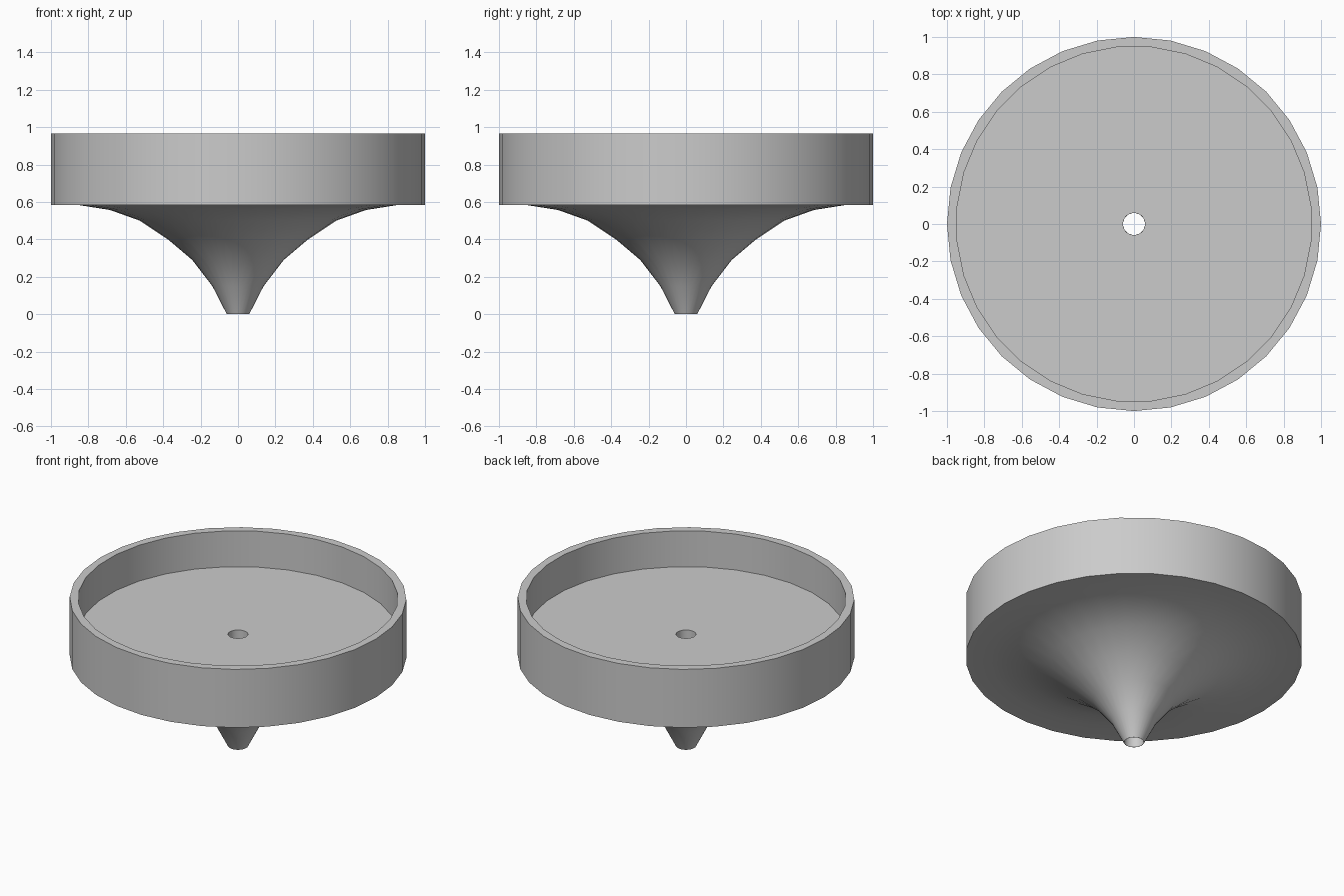
import bpy, bmesh, math

cube = bpy.data.objects.get("Cube")
if cube:
    bpy.data.objects.remove(cube)

SIDES = 32

grey = bpy.data.materials.new("plain grey")
grey.use_nodes = True
colour = (0.6, 0.6, 0.6, 1)
grey.diffuse_color = colour
grey.node_tree.nodes["Principled BSDF"].inputs["Base Color"].default_value = colour

# Closed profile (radius, height): flared spout, drum, rim, tray floor
outside = [(0.06, 0), (0.137, 0.15), (0.245, 0.29), (0.375, 0.40),
           (0.525, 0.50), (0.685, 0.557), (0.85, 0.583), (1, 0.583), (1, 0.965)]
inside = [(0.95, 0.965), (0.95, 0.73), (0.059, 0.73), (0.0585, 0)]


def ring(bm, radius, z, phase):
    step = math.tau / SIDES
    return [bm.verts.new((radius * math.cos((i + phase) * step),
                          radius * math.sin((i + phase) * step), z))
            for i in range(SIDES)]


# Lathe the profile; the inner rings are turned by half a step
bm = bmesh.new()
rings = [ring(bm, r, z, 0) for r, z in outside] + [ring(bm, r, z, 0.5) for r, z in inside]
for a, b in zip(rings, rings[1:] + rings[:1]):
    for i in range(SIDES):
        j = (i + 1) % SIDES
        bm.faces.new((a[i], a[j], b[j], b[i]))
bmesh.ops.recalc_face_normals(bm, faces=bm.faces)

mesh = bpy.data.meshes.new("funnel_tray")
bm.to_mesh(mesh)
bm.free()
mesh.materials.append(grey)
funnel = bpy.data.objects.new("funnel_tray", mesh)
bpy.context.collection.objects.link(funnel)

# Smooth curves, sharp rims
bpy.ops.object.select_all(action="DESELECT")
funnel.select_set(True)
bpy.context.view_layer.objects.active = funnel
bpy.ops.object.shade_smooth_by_angle(angle=math.radians(35))
